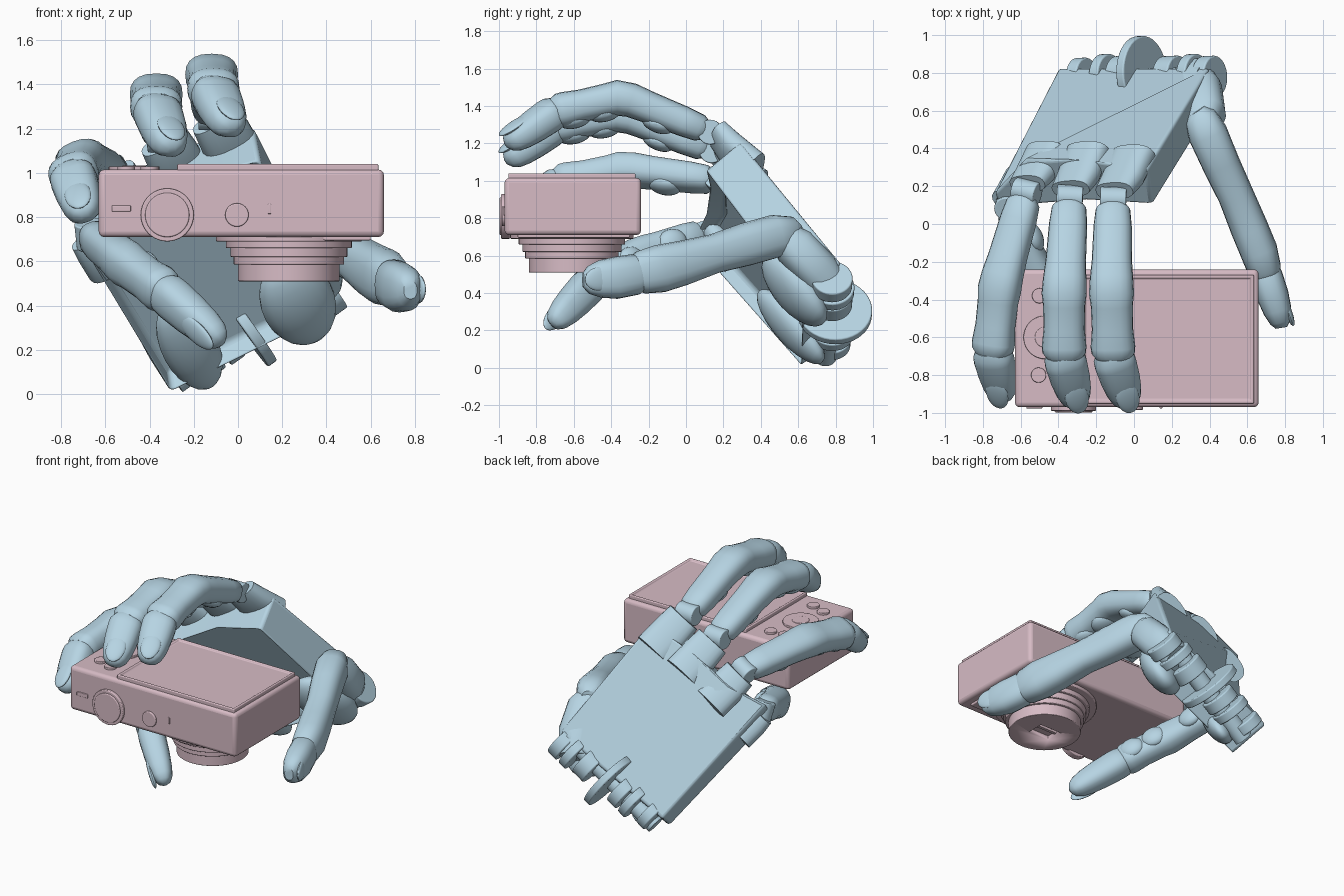
import bpy, bmesh, math
from mathutils import Vector as V, Matrix

if "Cube" in bpy.data.objects:
    bpy.data.objects.remove(bpy.data.objects["Cube"])

def mat(name, c):
    m = bpy.data.materials.new(name)
    m.diffuse_color = (*c, 1)
    m.use_nodes = True
    m.node_tree.nodes["Principled BSDF"].inputs["Base Color"].default_value = m.diffuse_color
    return m

BLUE = mat("hand_blue", (0.47, 0.66, 0.77))
PINK = mat("body_pink", (0.68, 0.50, 0.56))

def finish(bm, name, m, bevel=0, angle=32):
    bmesh.ops.recalc_face_normals(bm, faces=bm.faces)
    me = bpy.data.meshes.new(name)
    bm.to_mesh(me)
    bm.free()
    o = bpy.data.objects.new(name, me)
    bpy.context.collection.objects.link(o)
    me.materials.append(m)
    if bevel:
        b = o.modifiers.new("bevel", 'BEVEL')
        b.width, b.segments, b.limit_method = bevel, 3, 'ANGLE'
        b.angle_limit = math.radians(35)
    bpy.ops.object.select_all(action='DESELECT')
    o.select_set(True)
    bpy.context.view_layer.objects.active = o
    bpy.ops.object.shade_smooth_by_angle(angle=math.radians(angle))
    return o

def frame(c, t, d):
    """Matrix with z along t and y as close to d as possible."""
    t = V(t).normalized()
    s = V(d).cross(t).normalized()
    d = t.cross(s)
    return Matrix.Translation(V(c)) @ Matrix((s, d, t)).transposed().to_4x4()

def box(name, lo, hi, m, bevel=0):
    bm = bmesh.new()
    lo, hi = V(lo), V(hi)
    bmesh.ops.create_cube(bm, size=1, matrix=Matrix.Translation((lo + hi) / 2) @ Matrix.Diagonal((*(hi - lo), 1)))
    return finish(bm, name, m, bevel)

def cyl(name, c, axis, r, h, m, bevel=0, n=40, r2=None):
    bm = bmesh.new()
    d = (0, 0, 1) if abs(axis[2]) < .9 else (0, 1, 0)
    bmesh.ops.create_cone(bm, cap_ends=True, segments=n, radius1=r, radius2=r2 or r, depth=h, matrix=frame(c, axis, d))
    return finish(bm, name, m, bevel)

def ball(name, mtx, size, m):
    bm = bmesh.new()
    bmesh.ops.create_uvsphere(bm, u_segments=20, v_segments=12, radius=1, matrix=mtx @ Matrix.Diagonal((*size, 1)))
    return finish(bm, name, m)

def loft(name, secs, dorsal, m, n=20):
    """Skin through sections (centre, half width, half height)."""
    bm = bmesh.new()
    rings = []
    for i, (c, w, h) in enumerate(secs):
        t = V(secs[min(i + 1, len(secs) - 1)][0]) - V(secs[max(i - 1, 0)][0])
        f = frame(c, t, dorsal)
        ring = []
        for k in range(n):
            a = 2 * math.pi * k / n
            x, y = math.cos(a), math.sin(a)
            ring.append(bm.verts.new(f @ V((w * math.copysign(abs(x) ** .8, x), h * math.copysign(abs(y) ** .8, y), 0))))
        rings.append(ring)
    for a, b in zip(rings, rings[1:]):
        for k in range(n):
            bm.faces.new((a[k], a[(k + 1) % n], b[(k + 1) % n], b[k]))
    bm.faces.new(rings[0])
    bm.faces.new(rings[-1])
    return finish(bm, name, m, angle=40)

# ---------------- camera ----------------
box("camera_body", (-.63, -.97, .71), (.66, -.24, 1.015), PINK, .025)
bm = bmesh.new()
bmesh.ops.create_cube(bm, size=1, matrix=Matrix.Translation((.18, -.61, 1.015)) @ Matrix.Diagonal((.91, .68, .05, 1)))
for th, dp in ((.022, 0), (.006, -.012)):
    top = [f for f in bm.faces if f.normal.z > .9 and f.calc_area() > .3]
    bmesh.ops.inset_region(bm, faces=top, thickness=th, depth=dp)
    bm.normal_update()
finish(bm, "camera_screen", PINK, .006)
for i, (x, y, r) in enumerate([(-.5, -.38, .04), (-.47, -.6, .115), (-.47, -.6, .055), (-.505, -.8, .04), (-.4, -.84, .04), (-.4, -.37, .04)]):
    cyl(f"back_button_{i}", (x, y, 1.015), (0, 0, 1), r, .03 if r != .055 else .036, PINK, .004)
for nm, x, r, d in (("mode_dial", -.32, .12, .03), ("dial_cap", -.32, .1, .038), ("shutter_button", -.005, .053, .025)):
    cyl(nm, (x, -.97 + .005, .81), (0, 1, 0), r, 2 * d - .012, PINK, .005)
box("power_slot", (-.57, -.976, .825), (-.485, -.96, .853), PINK, .004)
box("side_light", (.135, -.976, .815), (.15, -.96, .86), PINK, .003)
box("grip_plate", (.33, -.9, .695), (.6, -.3, .72), PINK, .006)
# stepped lens
for i, (r, z0, z1) in enumerate([(.33, .69, .72), (.285, .66, .7), (.265, .62, .68), (.25, .585, .64)]):
    cyl(f"lens_ring_{i}", (.23, -.61, (z0 + z1) / 2), (0, 0, 1), r, z1 - z0, PINK, .005, 56)
front = cyl("lens_barrel", (.23, -.61, .555), (0, 0, 1), .23, .09, PINK, .004, 56)
cut = box("lens_window_cutter", (.15, -.67, .49), (.31, -.55, .54), PINK)
cut.hide_render = cut.hide_viewport = True
b = front.modifiers.new("window", 'BOOLEAN')
b.operation, b.object = 'DIFFERENCE', cut
box("lens_shutter", (.15, -.61, .525), (.31, -.59, .545), PINK)

# ---------------- palm ----------------
N = V((-.395, .77, .5)).normalized()      # out of the back of the hand
ACROSS = V((.81, .04, .58)).normalized()  # little finger to thumb
ALONG = V((-.42, -.72, .78)).normalized()  # wrist to knuckles
back = [(.07, .29, 1.21), (-.3, .35, 1.11), (-.56, .33, .95), (-.74, .16, .80), (-.40, .83, .16), (.40, .83, .56)]
front_side = [(.10, .10, 1.05), (-.25, .12, .96), (-.5, .1, .82), (-.70, .03, .66), (-.30, .61, .005), (.42, .62, .36)]
bm = bmesh.new()
bv = [bm.verts.new(p) for p in back]
fv = [bm.verts.new(p) for p in front_side]
bm.faces.new(bv)
bm.faces.new(fv[::-1])
for k in range(6):
    j = (k + 1) % 6
    bm.faces.new((bv[k], fv[k], fv[j], bv[j]))
bmesh.ops.recalc_face_normals(bm, faces=bm.faces)
inner = [f for f in bm.faces if all(v in fv for v in f.verts)]
bmesh.ops.inset_region(bm, faces=inner, thickness=.06)
for v in inner[0].verts:  # hollow of the palm
    v.co += N * .09
finish(bm, "palm", BLUE, .02)

# heel pads inside the palm
ball("thumb_heel", frame((.27, .58, .42), ALONG, -N), (.17, .1, .25), BLUE)
ball("outer_heel", frame((-.22, .56, .22), ALONG, -N), (.13, .08, .27), BLUE)

# wrist hinge: lugs along the axis and one big disc
w0, w1 = V((-.32, .76, .12)), V((.40, .76, .46))
for i, (t, r, h) in enumerate([(.06, .1, .07), (.24, .12, .06), (.36, .11, .08), (.5, .2, .05), (.72, .11, .1), (.88, .12, .06), (1.0, .11, .08)]):
    c = w0.lerp(w1, t) + (V((0, .035, .01)) if r == .2 else V((0, .02, 0)))
    cyl(f"wrist_lug_{i}", c, ACROSS, r, h, BLUE, .008)
cyl("wrist_axle", w0.lerp(w1, .5), ACROSS, .06, .8, BLUE)

# ---------------- fingers ----------------
def finger(name, base, pip, dip, tip, dorsal, w, h, lug=None):
    base, pip, dip, tip = map(V, (base, pip, dip, tip))
    dorsal = V(dorsal)
    L = lambda a, b, t, k: (a.lerp(b, t), w * k, h * k)
    loft(name + "_lower", [L(base, pip, .06, .6), L(base, pip, .12, .8), L(base, pip, .3, .88), L(base, pip, .7, .93),
         L(base, pip, .9, 1), L(pip, dip, .08, 1.04), L(pip, dip, .25, .97), L(pip, dip, .6, .95),
         L(pip, dip, .86, 1.03), L(pip, dip, .95, 1.0), L(pip, dip, 1.03, .8)], dorsal, BLUE)
    loft(name + "_tip", [L(dip, tip, -.08, .75), L(dip, tip, .03, .94), L(dip, tip, .15, .97), L(dip, tip, .45, .92),
         L(dip, tip, .7, .82), L(dip, tip, .86, .68), L(dip, tip, .95, .48), L(dip, tip, 1, .2)], dorsal, BLUE)
    t = tip - dip
    f = frame(dip.lerp(tip, .72), t, dorsal)
    ball(name + "_nail", f @ Matrix.Translation((0, h * .72, 0)), (w * .55, h * .22, t.length * .3), BLUE)
    t = dip - pip  # soft pads under the middle section
    for i, (a, b2, k) in enumerate([(pip, dip, .3), (pip, dip, .75), (base, pip, .55)]):
        f = frame(a.lerp(b2, k), b2 - a, dorsal)
        ball(f"{name}_pad_{i}", f @ Matrix.Translation((0, -h * .72, 0)), (w * .75, h * .5, t.length * .24), BLUE)
    # hinge and knuckle cover joining the palm
    s = dorsal.cross(pip - base).normalized()
    cyl(name + "_hinge", base, s, h * .72, w * 1.2, BLUE, .006)
    if lug:
        lug = V(lug)
        loft(name + "_knuckle", [(lug, w * 1.1, h * .8), (lug.lerp(base, .55), w * 1.08, h * .78), (base.lerp(lug, .12) + N * .02, w, h * .6)],
             N, BLUE)

finger("index_finger", (-.11, .13, 1.26), (-.12, -.34, 1.45), (-.11, -.70, 1.37), (-.03, -.96, 1.19), (0, .3, 1), .115, .092, (.0, .37, 1.06))
finger("middle_finger", (-.34, .14, 1.16), (-.37, -.34, 1.36), (-.37, -.70, 1.29), (-.30, -.96, 1.10), (0, .3, 1), .115, .092, (-.24, .39, .97))
finger("ring_finger", (-.57, .17, 1.0), (-.71, -.32, 1.06), (-.75, -.68, .99), (-.69, -.93, .80), (-.35, .2, 1), .11, .09, (-.46, .39, .82))
finger("little_finger", (-.67, .10, .72), (-.52, -.25, .60), (-.33, -.5, .46), (-.07, -.71, .235), (-.6, -.6, -.3), .10, .09, (-.58, .26, .58))

# thumb: metacarpal, long section and tip
loft("thumb_base", [((.3, .8, .4), .09, .1), ((.35, .7, .52), .115, .12), ((.37, .58, .65), .11, .115), ((.36, .5, .73), .07, .07)], (1, .3, 0), BLUE)
loft("thumb_lower", [((.33, .6, .725), .05, .05), ((.35, .57, .72), .09, .085), ((.39, .48, .705), .115, .105), ((.46, .32, .66), .115, .1),
     ((.54, .15, .61), .105, .095), ((.61, -.02, .56), .12, .1), ((.66, -.14, .53), .128, .1), ((.69, -.24, .51), .115, .09), ((.7, -.28, .5), .09, .07)], (1, .3, 0), BLUE)
loft("thumb_tip", [((.69, -.22, .51), .08, .07), ((.7, -.27, .5), .11, .085), ((.735, -.38, .48), .112, .085), ((.76, -.46, .475), .1, .075),
     ((.775, -.52, .47), .075, .055), ((.78, -.55, .47), .04, .03)], (1, .3, 0), BLUE)
ball("thumb_nail", frame((.815, -.46, .475), (.35, -.95, -.05), (1, .3, 0)), (.065, .02, .085), BLUE)
